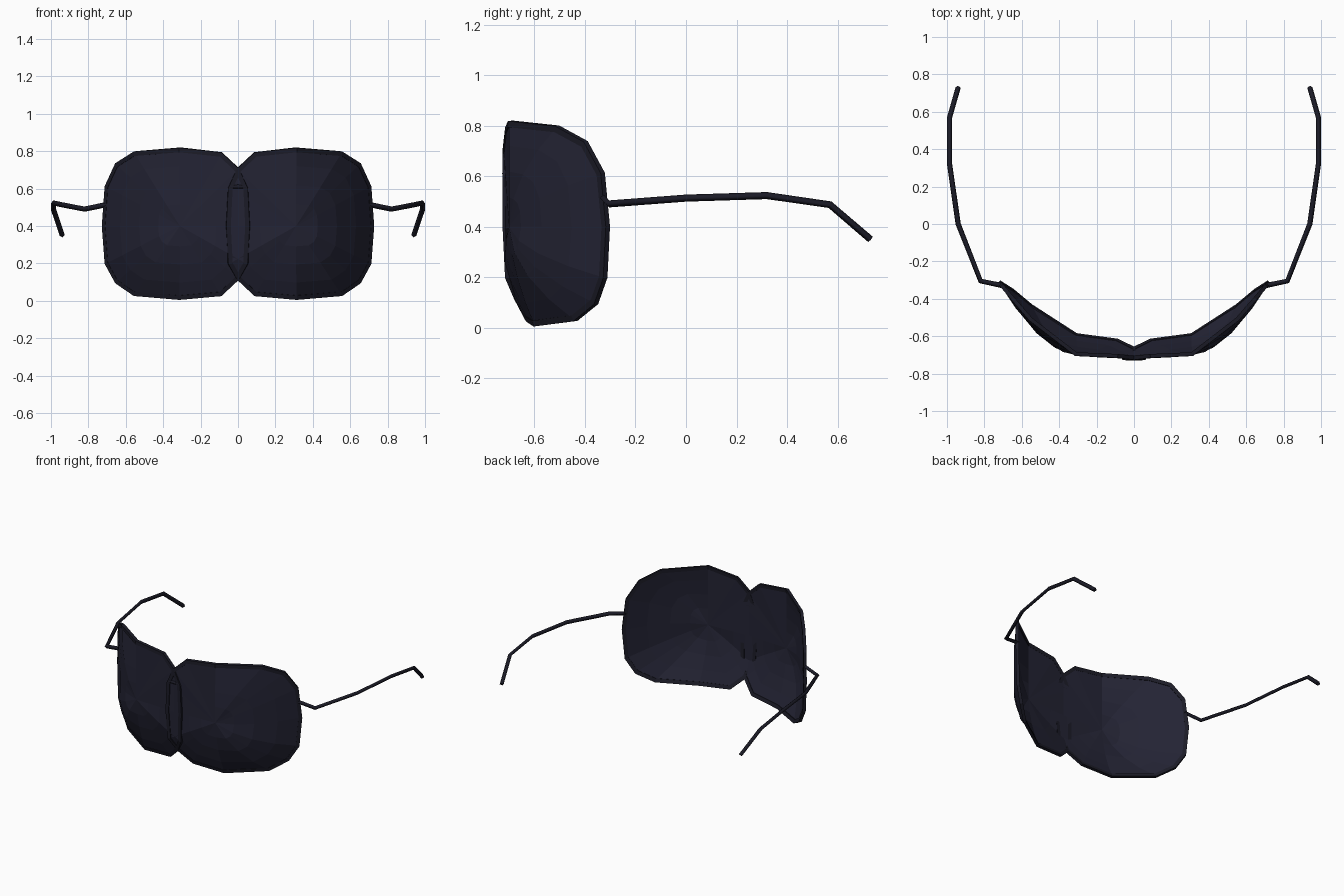
import bpy
from mathutils import Vector

cube = bpy.data.objects.get("Cube")
if cube:
    bpy.data.objects.remove(cube)


def material(name, rgb):
    m = bpy.data.materials.new(name)
    m.use_nodes = True
    m.diffuse_color = (*rgb, 1)
    m.node_tree.nodes["Principled BSDF"].inputs["Base Color"].default_value = (*rgb, 1)
    return m


LENS = material("dark navy lens", (0.017, 0.017, 0.034))
FRAME = material("black navy frame", (0.011, 0.011, 0.02))

# Outline of the left lens, clockwise from the top middle
OUTLINE = [Vector(p) for p in (
    (.31, -.695, .81), (.55, -.51, .79), (.645, -.40, .73), (.70, -.335, .61),
    (.715, -.315, .40), (.70, -.325, .20), (.645, -.36, .10), (.55, -.44, .035),
    (.31, -.595, .015), (.09, -.625, .035), (0, -.67, .12), (-.045, -.705, .20),
    (-.055, -.715, .40), (-.045, -.715, .60), (0, -.715, .70), (.09, -.705, .785))]
CENTRE = Vector((.31, -.695, .40))


def mesh_object(name, verts, faces, mat):
    mesh = bpy.data.meshes.new(name)
    mesh.from_pydata(verts, [], faces)
    mesh.materials.append(mat)
    mesh.validate()
    obj = bpy.data.objects.new(name, mesh)
    bpy.context.collection.objects.link(obj)
    return obj


def flip(points, side):
    return [Vector((p.x * side, p.y, p.z)) for p in points]


def loft(count, rings, closed):
    """Quads between consecutive rings of equal length."""
    last = rings if closed else rings - 1
    return [(r * count + i, r * count + (i + 1) % count,
             (r + 1) % rings * count + (i + 1) % count, (r + 1) % rings * count + i)
            for r in range(last) for i in range(count)]


def lens(name, side):
    # Rings shrink to the middle and bulge forward on the outer side
    n, verts = len(OUTLINE), []
    scales = (.99, .78, .53, .28)
    for s in scales:
        for p in OUTLINE:
            q = CENTRE.lerp(p, s)
            out = max(0, (p.x - CENTRE.x) / .41)
            low = max(0, (CENTRE.z - p.z) / .4)
            q.y -= 4 * s * (1 - s) * (.075 * out + .02 * low)
            verts.append(q)
    faces = loft(n, len(scales), False)
    start = n * (len(scales) - 1)
    verts.append(CENTRE.copy())
    faces += [(start + i, start + (i + 1) % n, len(verts) - 1) for i in range(n)]
    if side < 0:
        faces = [f[::-1] for f in faces]
    obj = mesh_object(name, flip(verts, side), faces, LENS)
    mod = obj.modifiers.new("thickness", 'SOLIDIFY')
    mod.thickness = .012
    mod.offset = 0


def rim(name, side):
    # Four-sided section swept round the lens outline
    n, rings = len(OUTLINE), [[], [], [], []]
    for i, p in enumerate(OUTLINE):
        along = (OUTLINE[(i + 1) % n] - OUTLINE[i - 1]).normalized()
        inward = CENTRE - p
        inward = (inward - along * inward.dot(along)).normalized()
        front = along.cross(inward)
        if front.y > 0:
            front = -front
        for ring, (a, b) in zip(rings, ((-.01, -.01), (-.008, .011), (.016, .012), (.016, -.007))):
            ring.append(p + inward * a + front * b)
    faces = loft(n, 4, True)
    if side > 0:
        faces = [f[::-1] for f in faces]
    mesh_object(name, flip(sum(rings, []), side), faces, FRAME)


def bar(name, points, radius):
    curve = bpy.data.curves.new(name, 'CURVE')
    curve.dimensions = '3D'
    curve.bevel_depth = radius
    curve.bevel_resolution = 0
    curve.use_fill_caps = True
    spline = curve.splines.new('POLY')
    spline.points.add(len(points) - 1)
    for sp, p in zip(spline.points, points):
        sp.co = (*p, 1)
    curve.materials.append(FRAME)
    obj = bpy.data.objects.new(name, curve)
    bpy.context.collection.objects.link(obj)
    bpy.ops.object.select_all(action='DESELECT')
    obj.select_set(True)
    bpy.context.view_layer.objects.active = obj
    bpy.ops.object.convert(target='MESH')


# Temple arm: hinge, long arm and bent ear tip
TEMPLE = [Vector(p) for p in (
    (.70, -.33, .515), (.82, -.305, .49), (.94, 0, .513), (.986, .32, .523),
    (.986, .57, .487), (.94, .73, .35))]

for label, side in (("left", 1), ("right", -1)):
    lens(label + "_lens", side)
    rim(label + "_rim", side)
    bar(label + "_temple", flip(TEMPLE, side), .014)

# Nose bridge between the two rims
bar("bridge", [(-.045, -.718, .61), (.045, -.718, .61)], .012)
